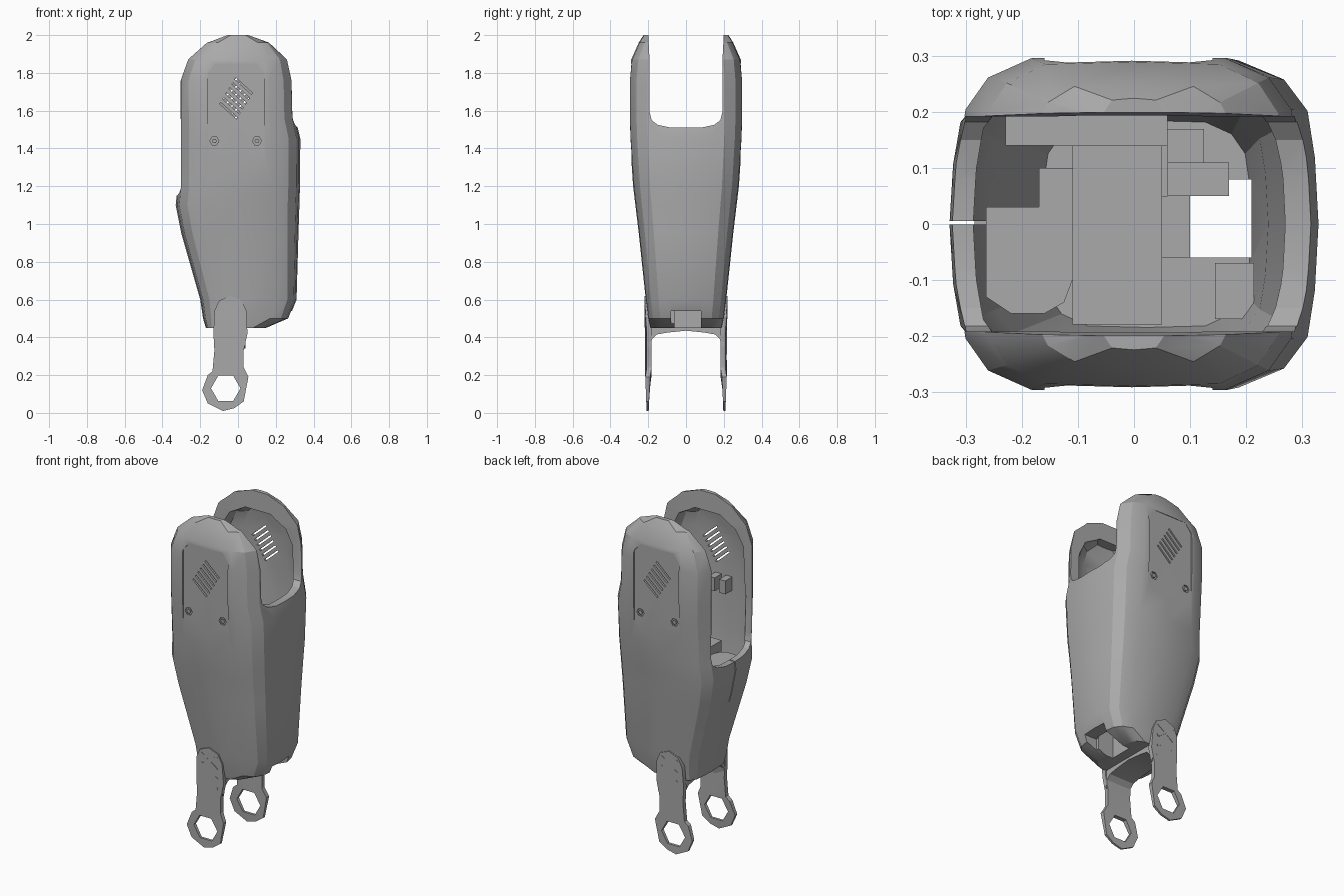
import bpy, bmesh, math
from mathutils import Matrix

cube = bpy.data.objects.get("Cube")
if cube:
    bpy.data.objects.remove(cube, do_unlink=True)

grey = bpy.data.materials.new("plain grey")
grey.use_nodes = True
grey.diffuse_color = (0.4, 0.4, 0.4, 1)
grey.node_tree.nodes["Principled BSDF"].inputs["Base Color"].default_value = (0.4, 0.4, 0.4, 1)


def finish(name, bm):
    bmesh.ops.recalc_face_normals(bm, faces=bm.faces)
    mesh = bpy.data.meshes.new(name)
    bm.to_mesh(mesh)
    bm.free()
    mesh.materials.append(grey)
    ob = bpy.data.objects.new(name, mesh)
    bpy.context.scene.collection.objects.link(ob)
    return ob


def loft(name, rings):
    bm = bmesh.new()
    loops = [[bm.verts.new(p) for p in ring] for ring in rings]
    n = len(loops[0])
    for a, b in zip(loops, loops[1:]):
        for i in range(n):
            bm.faces.new((a[i], a[(i + 1) % n], b[(i + 1) % n], b[i]))
    bm.faces.new(loops[0])
    bm.faces.new(loops[-1])
    return finish(name, bm)


def box(name, x0, x1, y0, y1, z0, z1, turn=0):
    bm = bmesh.new()
    bmesh.ops.create_cube(bm, size=1)
    bm.transform(Matrix.Translation(((x0 + x1) / 2, (y0 + y1) / 2, (z0 + z1) / 2))
                 @ Matrix.Rotation(turn, 4, "Y") @ Matrix.Diagonal((x1 - x0, y1 - y0, z1 - z0, 1)))
    return finish(name, bm)


def plate_xz(name, pts, y0, y1):
    return loft(name, [[(x, y, z) for x, z in pts] for y in (y0, y1)])


def plate_yz(name, pts, x0, x1):
    return loft(name, [[(x, y, z) for y, z in pts] for x in (x0, x1)])


def disc(cx, cz, r, sides):
    return [(cx + r * math.cos(math.tau * i / sides), cz + r * math.sin(math.tau * i / sides))
            for i in range(sides)]


def cut(ob, *cutters):
    for c in cutters:
        c.hide_render = True
        mod = ob.modifiers.new("cut", "BOOLEAN")
        mod.operation = "DIFFERENCE"
        mod.solver = "EXACT"
        mod.object = c
        bpy.context.view_layer.update()
        mesh = bpy.data.meshes.new_from_object(ob.evaluated_get(bpy.context.evaluated_depsgraph_get()))
        ob.modifiers.clear()
        ob.data = mesh
        bpy.data.objects.remove(c, do_unlink=True)


def smooth(ob, angle=25):
    bpy.ops.object.select_all(action="DESELECT")
    ob.select_set(True)
    bpy.context.view_layer.objects.active = ob
    bpy.ops.object.shade_smooth_by_angle(angle=math.radians(angle))


# Rounded plan section, one quadrant mirrored to four
QUAD = [(1, 0), (.98, .4), (.94, .68), (.81, .87), (.56, .985), (0, 1)]
HALF = QUAD + [(-u, v) for u, v in QUAD[-2::-1]]
SECTION = HALF + [(u, -v) for u, v in HALF[-2:0:-1]]


def ring(z, left, right, depth):
    mid, half = (left + right) / 2, (right - left) / 2
    return [(mid + half * u, depth * v, z) for u, v in SECTION]


# Shell: height, left edge, right edge, half depth
rows = [(.45, -.17, .15, .19), (.5, -.185, .27, .2), (.6, -.2, .31, .213), (.95, -.3, .32, .25),
        (1.1, -.33, .325, .268), (1.2, -.32, .328, .28), (1.45, -.32, .33, .297),
        (1.56, -.32, .305, .301), (1.76, -.32, .3, .301), (1.87, -.28, .275, .29),
        (1.96, -.19, .19, .25), (2.0, -.07, .07, .225)]
shell = loft("body_shell", [ring(*r) for r in rows])

# Hollow: the +x wall thins towards its rim, the cheek bowls have arched tops
inside = [(.6, -.165, .21, .185), (.95, -.265, .24, .225), (1.1, -.29, .265, .243),
          (1.2, -.285, .275, .254), (1.45, -.285, .295, .27), (1.56, -.27, .25, .274),
          (1.74, -.265, .245, .274), (1.83, -.21, .2, .268), (1.89, -.1, .09, .255)]
hollow = loft("hollow", [ring(*r) for r in inside])


# Gap between the cheeks, deeper on the -x side
def gap(bottom, x0, x1):
    half = [(.205, 2.1), (.192, 1.85), (.192, bottom + .08), (.182, bottom + .04),
            (.15, bottom + .015), (.08, bottom)]
    return plate_yz("gap", half + [(-y, z) for y, z in reversed(half)], x0, x1)


cut(shell, hollow, gap(1.51, -.1, .5), gap(1.15, -.5, 0),
    box("base_hole", .1, .21, -.06, .08, .4, .7),
    box("slit", -.4, -.25, -.001, .005, .9, 1.3),
    box("end_notch", .2, .4, -.08, .08, .46, .54))

# Recessed panels, vents and screw holes on both cheeks
panel = [(-.16, 1.8), (-.12, 1.85), (.1, 1.85), (.14, 1.8)]
panel += [(-.01 + .15 * math.cos(a), 1.38 + .15 * math.sin(a))
          for a in [-math.pi * i / 8 for i in range(9)]]
for s in (-1, 1):
    cut(shell, plate_xz("panel", panel, s * .288, s * .5))
    for i in range(6):
        x, z = -.01 - s * (.016 * i - .04), 1.6 + .026 * i
        cut(shell, box("vent", x - .06, x + .06, s * .29 - .05, s * .29 + .05, z - .005, z + .005,
                       -s * math.radians(42)))
    for x in (-.125, .1):
        cut(shell, plate_xz("screw_hole", disc(x, 1.44, .024, 6), s * .28, s * .4))
        plate_xz("screw", disc(x, 1.44, .013, 6), s * .27, s * .289)
smooth(shell)

# Inner mechanism blocks
for name, *dims in [("centre_block", -.11, .05, -.18, .14, .5, 1.15),
                    ("centre_step", .05, .1, -.06, .05, .5, .85),
                    ("latch_block", .06, .17, .05, .11, .55, .9),
                    ("latch_post", .06, .125, .11, .17, .55, .8),
                    ("corner_block", .145, .215, -.17, -.07, .58, .8),
                    ("back_rail", -.23, .06, .14, .2, 1.0, 1.12),
                    ("rail_hook", -.17, -.11, .03, .1, .95, 1.1),
                    ("clip_left", -.12, -.08, -.265, -.2, 1.42, 1.5),
                    ("clip_right", -.05, -.01, -.265, -.2, 1.42, 1.5)]:
    box(name, *dims)

# Side block with one rounded corner, seen in plan
plan = [(-.265, .03), (-.265, -.13), (-.22, -.16), (-.16, -.16), (-.125, -.14), (-.11, -.1), (-.11, .03)]
loft("side_block", [[(x, y, z) for x, y in plan] for z in (.99, 1.1)])

# Arms: rounded head, narrow neck, ring end
ARM = [(-.13, .42), (-.125, .54), (-.1, .595), (-.04, .62), (.02, .595), (.045, .54), (.05, .42),
       (.03, .33), (.03, .24), (.055, .19), (.03, .06), (-.02, .025), (-.08, .01),
       (-.16, .05), (-.19, .12), (-.16, .2), (-.135, .22), (-.125, .33)]


def head_lean(z):
    return max(0, z - .42) * .06


for s, side in ((-1, "front"), (1, "back")):
    arm = plate_xz(side + "_arm", ARM, s * .182, s * .208)
    cut(arm, plate_xz("eye", disc(-.065, .13, .078, 6), s * .1, s * .3))
    # lean the head along the shell, thin the ring end towards its tip
    for v in arm.data.vertices:
        y, z = abs(v.co.y), v.co.z
        if z < .2:
            y = .203 + (y - .195) * (.4 + 3 * z)
        v.co.y = s * (y + head_lean(z))
    smooth(arm)
    # crossed grip ribs on the head
    for z in (.42, .48, .54):
        y = s * (.208 + head_lean(z))
        for turn in (-1, 1):
            box(side + "_grip_rib", -.105, .025, y - .004, y + .004,
                z - .006, z + .006, turn * math.radians(35))

# Arched bridge joining the arms under the body
arch_outer = [(.207, .36), (.205, .42), (.18, .45), (.1, .47)]
arch_inner = [(0, .435), (.1, .425), (.155, .415), (.18, .39), (.19, .34)]
profile = arch_outer + [(-y, z) for y, z in reversed(arch_outer)]
profile += [(-y, z) for y, z in reversed(arch_inner)] + arch_inner[1:]
smooth(plate_yz("arm_bridge", profile, -.125, .04))
